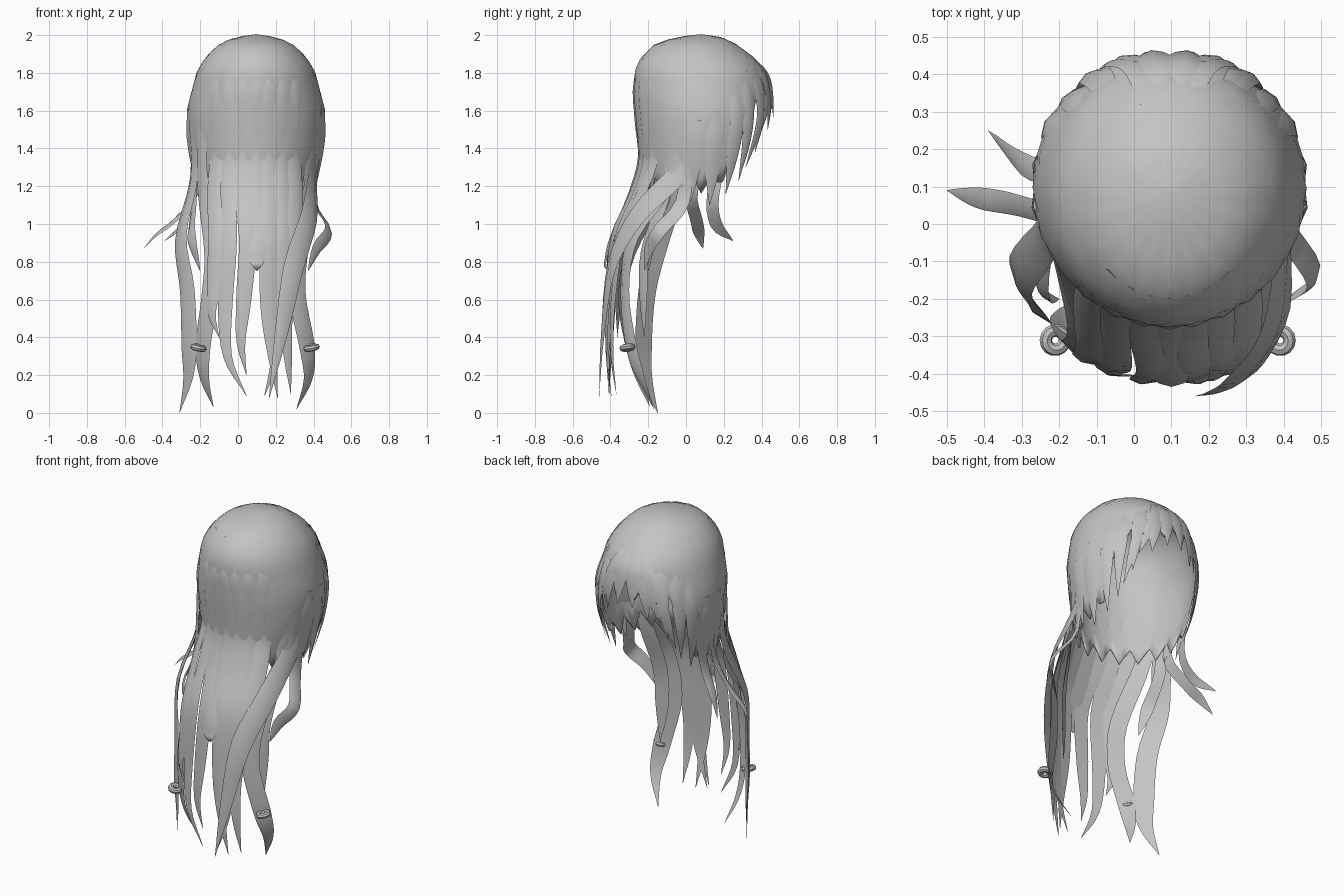
import bpy, bmesh, math
from mathutils import Vector

cube = bpy.data.objects.get("Cube")
if cube:
    bpy.data.objects.remove(cube, do_unlink=True)

grey = bpy.data.materials.new("hair_grey")
grey.use_nodes = True
COLOUR = (0.55, 0.55, 0.55, 1)
grey.diffuse_color = COLOUR
grey.node_tree.nodes["Principled BSDF"].inputs["Base Color"].default_value = COLOUR

CX = 0.095
CY = 0.1
# Head outline: height, half width, half depth, depth centre
OUTLINE = [(2.0, 0, 0, 0.08), (1.985, 0.11, 0.12, 0.065), (1.95, 0.19, 0.21, 0.05),
           (1.88, 0.265, 0.295, 0.06), (1.8, 0.31, 0.345, 0.075), (1.6, 0.362, 0.365, 0.098),
           (1.4, 0.35, 0.345, 0.095), (1.15, 0.29, 0.31, 0.08)]


def lerp_table(table, k):
    """Interpolate a table whose first column falls."""
    for p, q in zip(table, table[1:]):
        if k >= q[0]:
            t = min(1, (p[0] - k) / (p[0] - q[0]))
            return [u + (v - u) * t for u, v in zip(p, q)][1:]
    return table[-1][1:]


def on_head(deg, z, lift=0.0):
    """Point on the head surface; 0 degrees is the face, positive is +x."""
    rx, ry, cy = lerp_table(OUTLINE, z)
    a = math.radians(deg)
    return Vector((CX + (rx + lift) * math.sin(a), cy + (ry + lift) * math.cos(a), z))


def smooth(ob):
    bpy.ops.object.select_all(action='DESELECT')
    ob.select_set(True)
    bpy.context.view_layer.objects.active = ob
    bpy.ops.object.shade_smooth_by_angle(angle=math.radians(40))


def finish(name, bm):
    bmesh.ops.recalc_face_normals(bm, faces=bm.faces)
    mesh = bpy.data.meshes.new(name)
    bm.to_mesh(mesh)
    bm.free()
    mesh.materials.append(grey)
    ob = bpy.data.objects.new(name, mesh)
    bpy.context.collection.objects.link(ob)
    smooth(ob)
    return ob


def spline(pts, steps=4):
    """Catmull-Rom samples through the points."""
    p = [pts[0] * 2 - pts[1]] + pts + [pts[-1] * 2 - pts[-2]]
    out = []
    for a, b, c, d in zip(p, p[1:], p[2:], p[3:]):
        for i in range(steps):
            t = i / steps
            out.append(0.5 * (2 * b + (c - a) * t + (2 * a - 5 * b + 4 * c - d) * t ** 2
                              + (3 * b - a - 3 * c + d) * t ** 3))
    return out + [pts[-1]]


def lock(name, pts, width, root=0.8, bulge=0.14, taper=0.65):
    """Flat pointed lock of hair with a lens section."""
    path = spline([Vector(p) for p in pts])
    n = len(path) - 1
    bm = bmesh.new()
    rings = []
    for i, p in enumerate(path):
        t = i / n
        tangent = (path[min(i + 1, n)] - path[max(i - 1, 0)]).normalized()
        out = Vector((p.x - CX, p.y - CY, 0.0))
        side = tangent.cross(out).normalized()
        out = side.cross(tangent).normalized()
        w = width / 2 * min(root + (1 - root) * t * 4, 1)
        w *= max(0.02, 1 - max(0, (t - taper) / (1 - taper)) ** 1.5)
        rings.append([bm.verts.new(p + side * w * s + out * w * o)
                      for s, o in ((-1, -bulge), (0, bulge), (1, -bulge), (0, -bulge))])
    for a, b in zip(rings, rings[1:]):
        for j in range(4):
            k = (j + 1) % 4
            bm.faces.new((a[j], a[k], b[k], b[j]))
    bm.faces.new(rings[0])
    bm.faces.new(rings[-1])
    return finish(name, bm)


# Cap shell with a jagged hem and an open face
HEM = [(180, 1.2), (110, 1.2), (75, 1.22), (62, 1.36), (50, 1.56), (28, 1.66), (0, 1.66)]
COLS, ROWS = 72, 14
bm = bmesh.new()
pole = bm.verts.new((CX, 0.08, 2.0))
grid = []
for c in range(COLS):
    deg = c * 360 / COLS
    fold = min(deg, 360 - deg)
    hem = lerp_table(HEM, fold)[0] + (0.05, 0, -0.05, 0)[c % 4]
    grid.append([bm.verts.new(on_head(deg, 2 - (2 - hem) * (r / ROWS) ** 1.7))
                 for r in range(1, ROWS + 1)])
for c in range(COLS):
    a, b = grid[c], grid[(c + 1) % COLS]
    bm.faces.new((pole, b[0], a[0]))
    for r in range(ROWS - 1):
        bm.faces.new((a[r], b[r], b[r + 1], a[r + 1]))
cap = finish("hair_cap", bm)
mod = cap.modifiers.new("thickness", 'SOLIDIFY')
mod.thickness = 0.01
mod.offset = 0


def back_y(x, y):
    """Back locks curve forward away from the middle."""
    return y + 1.2 * (x - CX) ** 2


# Long back locks: root x, then x at three lower heights, tip x, tip z
BACK = [(-0.13, -0.12, -0.13, -0.14, -0.1, 0.4), (-0.055, -0.05, -0.07, -0.055, 0.045, 0.09),
        (0.02, 0.05, 0.03, 0.015, 0.045, 0.2), (0.095, 0.1, 0.1, 0.1, 0.1, 0.75),
        (0.165, 0.16, 0.16, 0.185, 0.21, 0.08), (0.24, 0.245, 0.23, 0.2, 0.14, 0.09),
        (0.31, 0.295, 0.255, 0.265, 0.28, 0.1)]
for i, (x0, x1, x2, x3, x4, tip) in enumerate(BACK):
    deg = 180 - math.degrees(math.asin((x0 - CX) / 0.355))
    drop = 0.85 - tip
    lock(f"back_lock_{i + 1}",
         [on_head(deg, z, 0.003) for z in (1.92, 1.75, 1.55, 1.35)]
         + [(x0, back_y(x0, -0.3), 1.16), (x1, back_y(x1, -0.4), 0.92),
            (x2, back_y(x2, -0.425), tip + drop * 0.62),
            (x3, back_y(x3, -0.43), tip + drop * 0.27), (x4, back_y(x4, -0.41), tip)],
         0.09, root=0.7, taper=0.68)

# Long side locks that sweep behind the shoulders
lock("left_sweeping_lock", [on_head(95, 1.55, 0.002), (0.41, -0.02, 1.3), (0.385, -0.26, 1.05),
     (0.3, -0.4, 0.78), (0.23, -0.445, 0.42), (0.165, -0.46, 0.08)], 0.12, taper=0.55)
lock("left_ringed_lock", [on_head(115, 1.5, 0.002), (0.39, -0.08, 1.25), (0.345, -0.28, 0.95),
     (0.315, -0.33, 0.65), (0.37, -0.295, 0.35), (0.375, -0.24, 0.18), (0.31, -0.17, 0.02)], 0.1)
lock("left_inner_lock", [on_head(120, 1.4, 0), (0.36, -0.12, 1.15), (0.33, -0.22, 0.85),
     (0.325, -0.23, 0.6), (0.33, -0.22, 0.4)], 0.08)
lock("right_outer_lock", [on_head(-105, 1.55, 0.002), (-0.24, -0.04, 1.25), (-0.31, -0.14, 0.93),
     (-0.275, -0.21, 0.65), (-0.265, -0.23, 0.35), (-0.27, -0.21, 0.18), (-0.31, -0.15, 0)], 0.12)
lock("right_ringed_lock", [on_head(-125, 1.5, 0.002), (-0.19, -0.14, 1.2), (-0.14, -0.3, 0.85),
     (-0.155, -0.34, 0.6), (-0.19, -0.295, 0.35), (-0.18, -0.25, 0.18), (-0.13, -0.19, 0.03)], 0.1)
lock("right_inner_lock", [on_head(-110, 1.4, 0), (-0.24, -0.06, 1.1), (-0.25, -0.18, 0.93),
     (-0.2, -0.2, 0.75)], 0.075)

# Short loose locks at the sides
lock("right_front_flyaway", [on_head(-70, 1.45, 0), (-0.23, 0.145, 1.16), (-0.3, 0.16, 1.0),
     (-0.39, 0.25, 0.91)], 0.065)
lock("right_side_flyaway", [on_head(-88, 1.45, 0), (-0.22, 0.03, 1.17), (-0.34, 0.055, 1.02),
     (-0.43, 0.07, 0.95), (-0.5, 0.09, 0.87)], 0.065)
lock("left_flyaway", [on_head(105, 1.4, 0), (0.41, -0.02, 1.12), (0.485, -0.14, 0.97),
     (0.42, -0.2, 0.87), (0.37, -0.22, 0.75)], 0.08)

# Fringe and face framing locks, mirrored: root angle, root z, tip angle, tip z, width
FRINGE = [(6, 1.9, 8, 1.56, 0.09), (18, 1.9, 22, 1.5, 0.09), (8, 1.94, 34, 1.48, 0.07),
          (32, 1.88, 39, 1.38, 0.07), (20, 1.94, 48, 1.3, 0.065), (46, 1.85, 54, 1.23, 0.07),
          (60, 1.75, 66, 1.16, 0.08), (80, 1.6, 82, 1.1, 0.09), (98, 1.6, 100, 1.12, 0.1)]
for side, word in ((1, "left"), (-1, "right")):
    for i, (a0, z0, a1, z1, w) in enumerate(FRINGE):
        pts = [on_head(side * (a0 + (a1 - a0) * t), z0 + (z1 - z0) * t,
                       0.002 + 0.012 * math.sin(t * 2.6)) for t in (0, 0.3, 0.65, 1)]
        lock(f"{word}_fringe_lock_{i + 1}", pts, w, root=0.5, taper=0.5)

# Bead rings on the two ringed locks
for word, x, tilt in (("left", 0.39, -0.2), ("right", -0.21, 0.2)):
    bpy.ops.mesh.primitive_torus_add(major_radius=0.026, minor_radius=0.017, major_segments=14,
                                     minor_segments=8, location=(x, -0.31, 0.345),
                                     rotation=(0.1, tilt, 0))
    ring = bpy.context.object
    ring.name = f"{word}_hair_ring"
    ring.data.materials.append(grey)
    smooth(ring)
